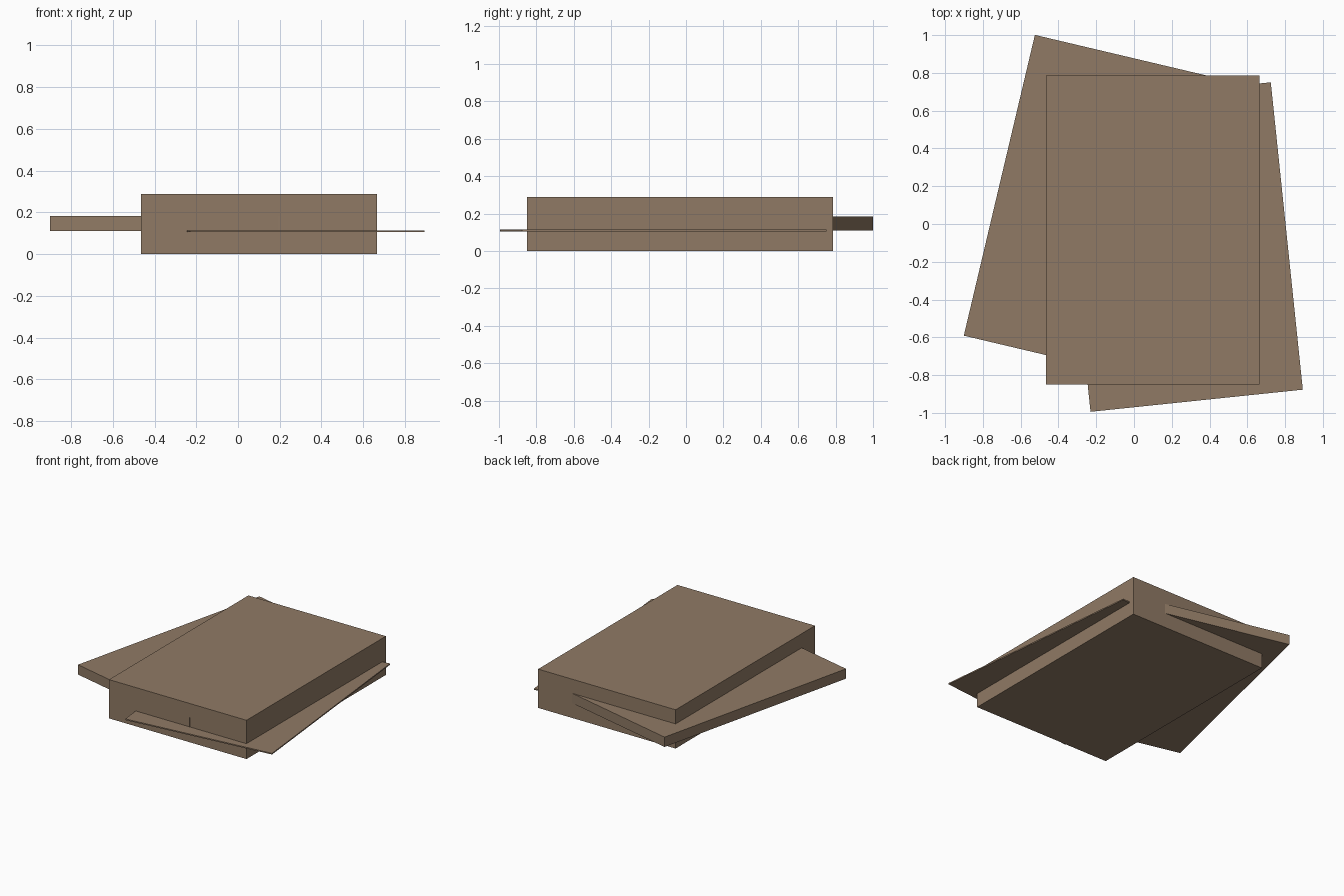
import bpy
import math

if "Cube" in bpy.data.objects:
    bpy.data.objects.remove(bpy.data.objects["Cube"])

brown = bpy.data.materials.new("cardboard brown")
brown.diffuse_color = (0.28, 0.195, 0.13, 1)
brown.use_nodes = True
brown.node_tree.nodes["Principled BSDF"].inputs["Base Color"].default_value = brown.diffuse_color

LENGTH, WIDTH = 1.636, 1.13


def board(name, center, z0, z1, angle):
    """Flat rectangular slab between two heights, turned about z."""
    bpy.ops.mesh.primitive_cube_add(
        size=1, location=(*center, (z0 + z1) / 2),
        rotation=(0, 0, math.radians(angle)))
    ob = bpy.context.object
    ob.name = name
    ob.scale = (WIDTH, LENGTH, z1 - z0)
    bpy.ops.object.transform_apply(location=False, rotation=False, scale=True)
    ob.data.materials.append(brown)


# thick upright block and the two turned slabs passing through it
board("thick_block", (0.10, -0.032), 0.0, 0.288, 0)
board("middle_slab", (-0.163, 0.075), 0.11, 0.183, -13.3)
board("thin_sheet", (0.247, -0.122), 0.105, 0.114, 5.95)
